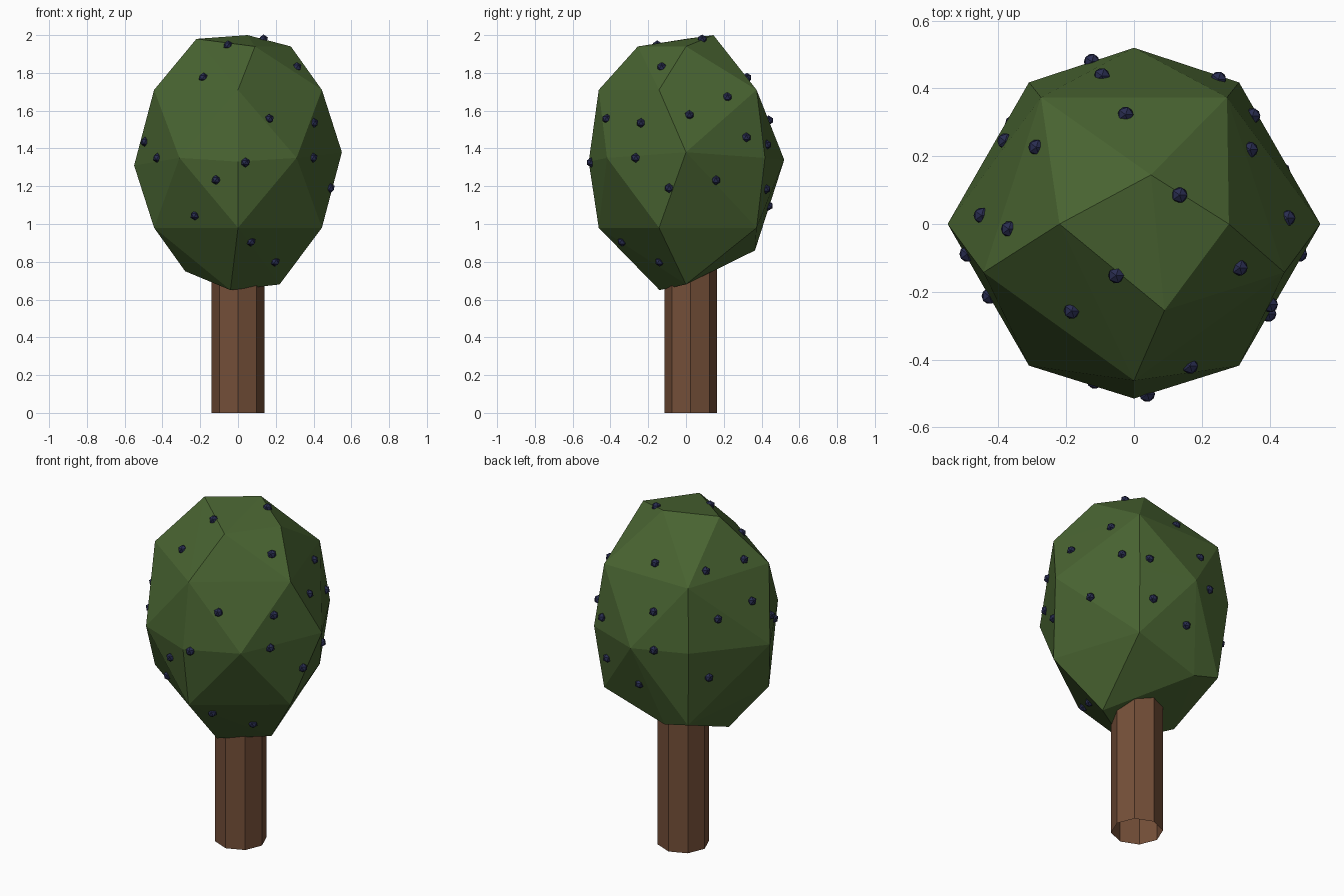
import bpy, bmesh, math
from mathutils import Vector
from mathutils.bvhtree import BVHTree

if "Cube" in bpy.data.objects:
    bpy.data.objects.remove(bpy.data.objects["Cube"])


def material(name, color):
    m = bpy.data.materials.new(name)
    m.diffuse_color = (*color, 1)
    m.use_nodes = True
    m.node_tree.nodes["Principled BSDF"].inputs["Base Color"].default_value = m.diffuse_color
    return m


def finish(bm, name, mat):
    me = bpy.data.meshes.new(name)
    bm.to_mesh(me)
    bm.free()
    me.materials.append(mat)
    ob = bpy.data.objects.new(name, me)
    bpy.context.collection.objects.link(ob)
    return ob


leaf_green = material("leaf green", (0.066, 0.127, 0.031))
bark_brown = material("bark brown", (0.175, 0.078, 0.040))
berry_blue = material("berry blue", (0.022, 0.026, 0.080))

# Trunk: eight-sided open tube running up into the crown
bm = bmesh.new()
bmesh.ops.create_cone(bm, cap_ends=False, segments=8, radius1=0.14, radius2=0.14, depth=0.9)
bmesh.ops.translate(bm, verts=bm.verts, vec=(0, 0.025, 0.45))
finish(bm, "trunk", bark_brown)

# Crown: faceted hull through an irregular top, three rings and a bottom
points = [(0.05, 0.145, 2.0), (0.28, 0, 1.94), (-0.22, 0, 1.98), (0.09, -0.255, 1.94)]
points += [(-0.04, -0.14, 0.65), (0.22, 0, 0.68), (-0.28, 0, 0.75), (-0.115, 0.365, 0.86)]
for k in range(5):
    a = math.radians(-90 + 72 * k)
    x, y = 0.467 * math.cos(a), 0.462 * math.sin(a)
    points += [(x, y, 1.71), (x, y, 0.90 if k == 3 else 0.98)]
points += [(0.55, 0, 1.38), (-0.55, 0, 1.31), (0, 0.52, 1.34), (0, -0.515, 1.33)]
points += [(sx * 0.31, sy * 0.418, 1.35) for sx in (-1, 1) for sy in (-1, 1)]

bm = bmesh.new()
for p in points:
    bm.verts.new(p)
bmesh.ops.convex_hull(bm, input=bm.verts)
loose = [v for v in bm.verts if not v.link_faces]
bmesh.ops.delete(bm, geom=loose, context='VERTS')
bmesh.ops.recalc_face_normals(bm, faces=bm.faces)
surface = BVHTree.FromBMesh(bm)
finish(bm, "crown", leaf_green)

# Berries: small faceted balls snapped onto the crown surface
spots = [
    (-0.055, -0.155, 1.95), (0.135, 0.085, 1.98), (0.32, -0.135, 1.84), (-0.19, -0.265, 1.785),
    (0.17, -0.425, 1.56), (0.405, -0.24, 1.535), (-0.495, -0.09, 1.435), (-0.43, -0.215, 1.35),
    (0.405, -0.27, 1.35), (0.04, -0.505, 1.325), (-0.125, -0.49, 1.23), (0.49, -0.09, 1.19),
    (-0.25, -0.36, 1.03), (0.07, -0.34, 0.905), (0.20, -0.145, 0.795), (0.36, 0.225, 1.68),
    (0.46, 0.02, 1.58), (0.36, 0.325, 1.46), (-0.025, 0.33, 1.78), (0.45, 0.165, 1.23),
    (-0.095, 0.44, 1.55), (0.25, 0.43, 1.42), (0.22, 0.425, 1.185), (0, 0.44, 1.095),
    (-0.125, 0.48, 1.345), (-0.30, 0.23, 1.77), (-0.385, -0.01, 1.77), (-0.465, 0.03, 1.556),
    (-0.39, 0.25, 1.51), (-0.37, 0.305, 1.175),
]
bm = bmesh.new()
for s in spots:
    spot = surface.find_nearest(Vector(s))[0]
    ball = bmesh.ops.create_icosphere(bm, subdivisions=1, radius=0.026)
    bmesh.ops.translate(bm, verts=ball["verts"], vec=spot)
finish(bm, "berries", berry_blue)
